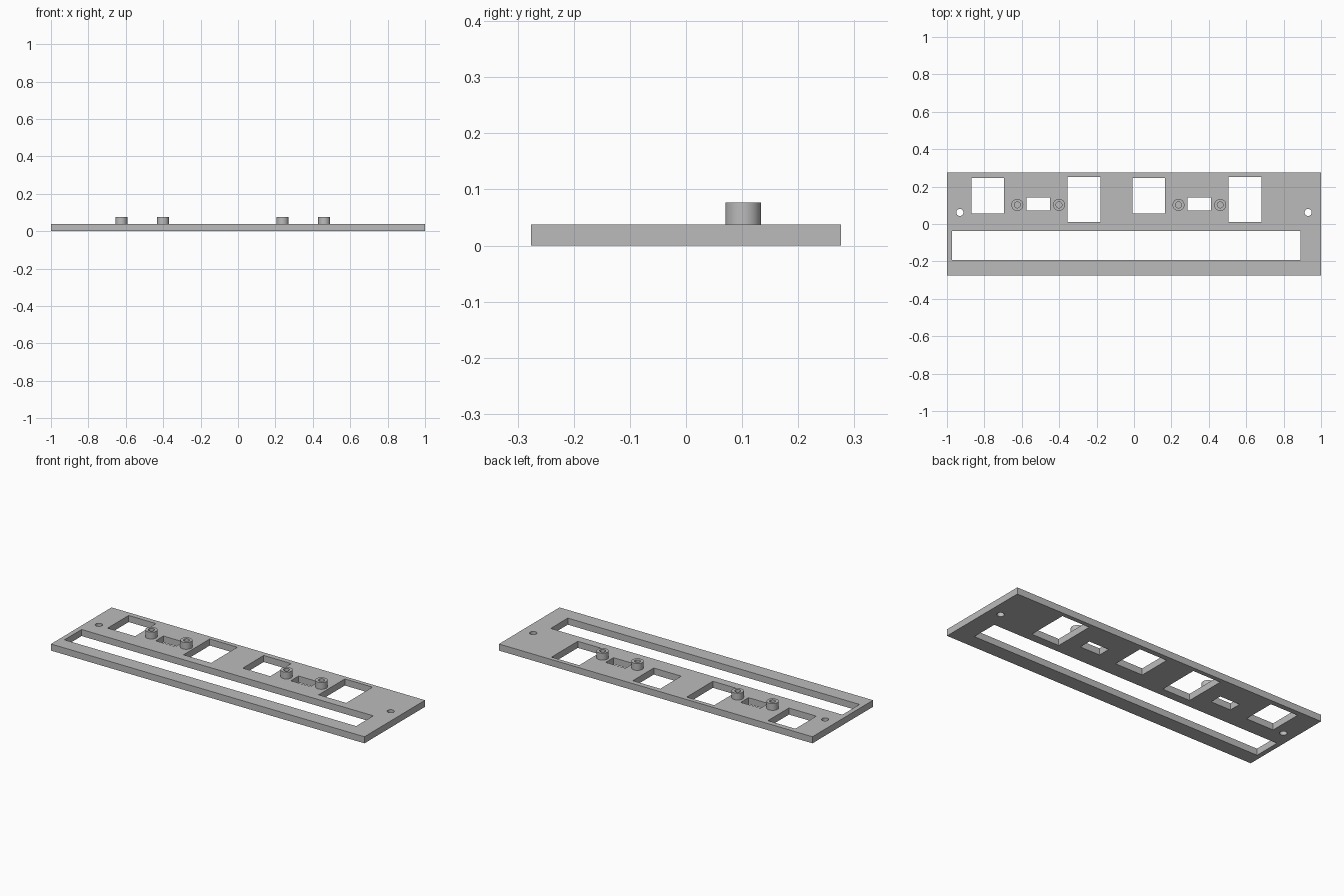
import bpy
import bmesh
from math import cos, sin, pi, radians

cube = bpy.data.objects.get("Cube")
if cube:
    bpy.data.objects.remove(cube, do_unlink=True)

THICK, POST_TOP = 0.038, 0.077

grey = bpy.data.materials.new("plain grey")
grey.use_nodes = True
grey.diffuse_color = (0.5, 0.5, 0.5, 1)
grey.node_tree.nodes["Principled BSDF"].inputs["Base Color"].default_value = (0.5, 0.5, 0.5, 1)


def rect(x0, x1, y0, y1):
    return [(x0, y0), (x1, y0), (x1, y1), (x0, y1)]


def circle(x, y, r, n=32):
    return [(x + r * cos(2 * pi * i / n), y + r * sin(2 * pi * i / n)) for i in range(n)]


def extrude_outlines(name, outlines, z0, z1):
    """Extrude an outer outline with inner outlines left open as holes."""
    curve = bpy.data.curves.new(name + "_outline", "CURVE")
    curve.dimensions = "2D"
    curve.fill_mode = "BOTH"
    curve.extrude = (z1 - z0) / 2
    for pts in outlines:
        spline = curve.splines.new("POLY")
        spline.points.add(len(pts) - 1)
        for point, (x, y) in zip(spline.points, pts):
            point.co = (x, y, 0, 1)
        spline.use_cyclic_u = True
    helper = bpy.data.objects.new(name + "_helper", curve)
    bpy.context.collection.objects.link(helper)
    depsgraph = bpy.context.evaluated_depsgraph_get()
    mesh = bpy.data.meshes.new_from_object(helper.evaluated_get(depsgraph))
    bpy.data.objects.remove(helper, do_unlink=True)
    bpy.data.curves.remove(curve)

    # Weld the caps to the walls and set the height
    bm = bmesh.new()
    bm.from_mesh(mesh)
    bmesh.ops.remove_doubles(bm, verts=bm.verts, dist=0.0001)
    bmesh.ops.translate(bm, verts=bm.verts, vec=(0, 0, (z0 + z1) / 2))
    bmesh.ops.recalc_face_normals(bm, faces=bm.faces)
    bm.to_mesh(mesh)
    bm.free()
    mesh.name = name
    mesh.materials.clear()
    mesh.materials.append(grey)

    obj = bpy.data.objects.new(name, mesh)
    bpy.context.collection.objects.link(obj)
    bpy.ops.object.select_all(action="DESELECT")
    obj.select_set(True)
    bpy.context.view_layer.objects.active = obj
    bpy.ops.object.shade_smooth_by_angle(angle=radians(30))
    return obj


# Panel outline, long front slot and mounting holes
panel = [rect(-1, 1, -0.276, 0.276), rect(-0.972, 0.889, -0.193, -0.037)]
panel += [circle(x, 0.062, 0.019) for x in (-0.931, 0.931)]

# Two matching groups: short window, small slot between posts, tall window
for side, x in (("right", -0.87), ("left", -0.008)):
    panel.append(rect(x, x + 0.175, 0.055, 0.246))
    panel.append(rect(x + 0.295, x + 0.421, 0.071, 0.142))
    panel.append(rect(x + 0.514, x + 0.69, 0.012, 0.251))
    for end, dx in (("outer", 0.246), ("inner", 0.469)):
        outlines = [circle(x + dx, 0.102, r) for r in (0.032, 0.016)]
        extrude_outlines(f"{side}_{end}_post", outlines, THICK, POST_TOP)

extrude_outlines("panel", panel, 0, THICK)
